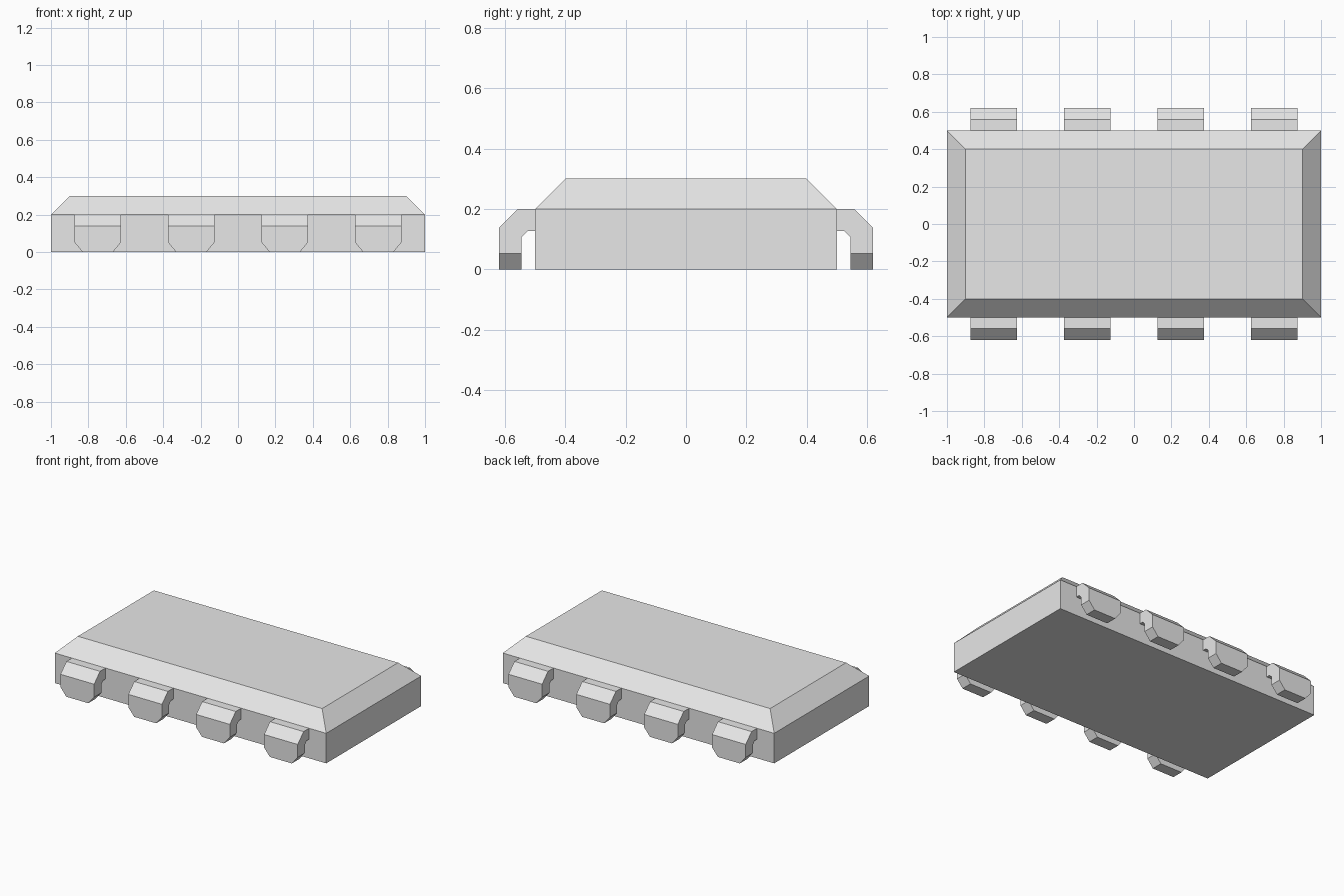
import bpy
import bmesh
from mathutils import Vector

cube = bpy.data.objects.get("Cube")
if cube:
    bpy.data.objects.remove(cube, do_unlink=True)

grey = bpy.data.materials.new("light_grey")
grey.use_nodes = True
colour = (0.8, 0.8, 0.8, 1)
grey.diffuse_color = colour
grey.node_tree.nodes["Principled BSDF"].inputs["Base Color"].default_value = colour


def make_object(name, bm):
    bmesh.ops.recalc_face_normals(bm, faces=bm.faces)
    mesh = bpy.data.meshes.new(name)
    bm.to_mesh(mesh)
    bm.free()
    mesh.materials.append(grey)
    obj = bpy.data.objects.new(name, mesh)
    bpy.context.collection.objects.link(obj)
    return obj


# Package body: a box whose upper rim slopes in to a smaller top
SIDE_HEIGHT, TOP_HEIGHT, SLOPE = 0.2, 0.3, 0.1
bm = bmesh.new()
base = bm.faces.new([bm.verts.new((x, y, 0)) for x, y in
                     ((-1, -0.5), (1, -0.5), (1, 0.5), (-1, 0.5))])
ring = base
for height, inset in ((SIDE_HEIGHT, 0), (TOP_HEIGHT, SLOPE)):
    keep = ring is base
    new = bmesh.ops.extrude_face_region(bm, geom=[ring], use_keep_orig=keep)["geom"]
    if not keep and ring.is_valid:
        bm.faces.remove(ring)
    ring = next(g for g in new if isinstance(g, bmesh.types.BMFace))
    for v in ring.verts:
        v.co = (v.co.x - inset * (1 if v.co.x > 0 else -1),
                v.co.y - inset * (1 if v.co.y > 0 else -1), height)
make_object("chip_body", bm)

# Pin: bent side profile (distance from centre, height), extruded across its width
PIN_PROFILE = [(0.5, 0.2), (0.558, 0.2), (0.62, 0.138), (0.62, 0),
               (0.545, 0), (0.545, 0.107), (0.525, 0.127), (0.5, 0.127)]
PIN_HALF, TIP_HEIGHT, TIP_TAPER = 0.124, 0.052, 0.043


def make_pin(name, centre_x, side):
    bm = bmesh.new()
    profile = bm.faces.new([bm.verts.new((-PIN_HALF, side * y, z))
                            for y, z in PIN_PROFILE])
    new = bmesh.ops.extrude_face_region(bm, geom=[profile], use_keep_orig=True)["geom"]
    bmesh.ops.translate(bm, vec=Vector((2 * PIN_HALF, 0, 0)),
                        verts=[g for g in new if isinstance(g, bmesh.types.BMVert)])
    # Narrow the tip below a cut across the pin
    bmesh.ops.bisect_plane(bm, geom=bm.verts[:] + bm.edges[:] + bm.faces[:],
                           plane_co=(0, 0, TIP_HEIGHT), plane_no=(0, 0, 1))
    for v in bm.verts:
        if v.co.z < 0.001:
            v.co.x -= TIP_TAPER if v.co.x > 0 else -TIP_TAPER
    pin = make_object(name, bm)
    pin.location.x = centre_x


# Four pins along each long side
for row, side in (("front", -1), ("back", 1)):
    for i in range(4):
        make_pin(f"{row}_pin_{i + 1}", -0.75 + 0.5 * i, side)
